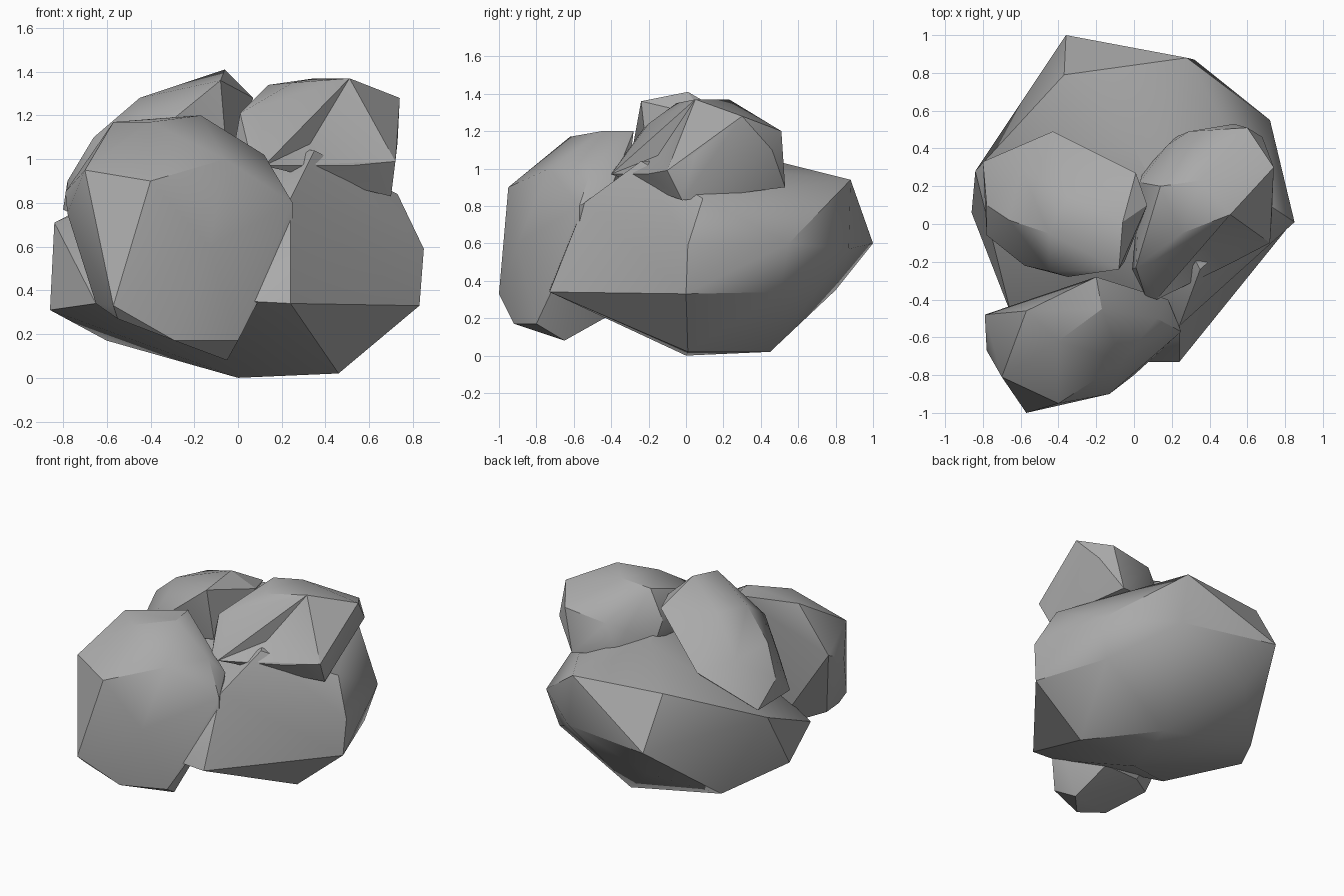
import bpy
import bmesh
from math import radians
from mathutils import Vector
from mathutils.geometry import closest_point_on_tri

default_cube = bpy.data.objects.get("Cube")
if default_cube:
    bpy.data.objects.remove(default_cube, do_unlink=True)

# One plain stone colour for the whole cluster
stone = bpy.data.materials.new("stone_grey")
stone.use_nodes = True
stone_colour = (0.4, 0.4, 0.4, 1.0)
stone.diffuse_color = stone_colour
stone_shader = stone.node_tree.nodes["Principled BSDF"]
stone_shader.inputs["Base Color"].default_value = stone_colour
stone_shader.inputs["Roughness"].default_value = 0.9


def boulder(name, underside, flanks, crown, valley=None, dent=None):
    """Wrap a chiselled boulder around its corners (hundredths of a unit).

    The ridge between the two valley corners is turned into a shallow groove.
    The facet nearest to the dent point is pushed in to meet it.
    """
    bm = bmesh.new()
    corners = {corner: bm.verts.new(Vector(corner) / 100)
               for corner in underside + flanks + crown}
    hull = bmesh.ops.convex_hull(bm, input=list(bm.verts))
    if valley:
        ridge = bm.edges.get([corners[end] for end in valley])
        if ridge:
            bmesh.ops.rotate_edges(bm, edges=[ridge])
    buried = {item for item in hull["geom_interior"] + hull["geom_unused"]
              if isinstance(item, bmesh.types.BMVert)}
    bmesh.ops.delete(bm, geom=list(buried), context="VERTS")
    if dent:
        hollow = Vector(dent) / 100
        facet = min(bm.faces, key=lambda face: (closest_point_on_tri(
            hollow, *[vert.co for vert in face.verts]) - hollow).length)
        bmesh.ops.poke(bm, faces=[facet])["verts"][0].co = hollow
    bmesh.ops.recalc_face_normals(bm, faces=list(bm.faces))

    mesh = bpy.data.meshes.new(name)
    bm.to_mesh(mesh)
    bm.free()
    mesh.materials.append(stone)
    rock = bpy.data.objects.new(name, mesh)
    bpy.context.collection.objects.link(rock)

    # Soften shallow facets, keep the strong ridges sharp
    bpy.ops.object.select_all(action="DESELECT")
    rock.select_set(True)
    bpy.context.view_layer.objects.active = rock
    bpy.ops.object.shade_smooth_by_angle(angle=radians(30))
    return rock


# Wide rock that carries the others
boulder(
    "base_rock",
    underside=[(0, 0, 0), (46, 1, 2), (12, 45, 2), (-60, 46, 17),
               (-26, 80, 35)],
    flanks=[(24, -73, 34), (5, -73, 35), (-65, -48, 34), (-86, 6, 31),
            (-84, 28, 71), (-36, 100, 60), (32, 87, 57), (72, 55, 60),
            (65, 50, 34), (83, 0, 33), (85, 1, 59)],
    crown=[(24, -54, 82), (35, -24, 104), (73, 9, 84),
           (28, 88, 94), (-37, 79, 95), (0, 40, 106)],
    valley=[(24, -73, 34), (85, 1, 59)],
)

# Tall rock leaning against the front
boulder(
    "front_rock",
    underside=[(-5, -65, 8), (0, -80, 17), (-29, -92, 17), (-55, -94, 27),
               (-10, -40, 22), (-40, -45, 25)],
    flanks=[(-57, -100, 33), (-65, -66, 34), (-78, -67, 75), (-79, -48, 85),
            (-13, -90, 60), (25, -57, 80), (25, -57, 66), (18, -40, 90)],
    crown=[(-70, -81, 95), (-40, -95, 90), (-57, -46, 117), (-40, -62, 117),
           (-17, -45, 120), (-20, -28, 120), (12, -50, 102), (-6, -73, 100)],
)

# Slanted slab on top, towards the negative x side
boulder(
    "upper_slab",
    underside=[(-80, 33, 77), (-78, -6, 76), (-58, -22, 90), (-30, 20, 80),
               (-5, -20, 100)],
    flanks=[(-78, 10, 90), (-66, 2, 110), (-60, 30, 106), (-43, 49, 100),
            (-20, 34, 112), (-2, 10, 108), (-35, -28, 114), (-45, -25, 114)],
    crown=[(-45, -5, 128), (-35, 15, 128), (-8, -24, 136), (-6, 1, 141),
           (7, 10, 128), (1, 27, 126)],
)

# Blocky rock on top, towards the positive x side
boulder(
    "upper_block",
    underside=[(70, -2, 83), (51, -21, 97), (12, -40, 97), (53, 53, 90),
               (22, 46, 95), (5, 28, 100)],
    flanks=[(72, -10, 99), (6, -38, 100), (-1, -24, 110), (1, -23, 121),
            (73, 5, 108), (68, 46, 110), (60, 51, 120), (29, 49, 116),
            (18, 42, 111), (3, 22, 115)],
    crown=[(10, -20, 124), (25, -5, 135), (51, 5, 137), (35, 23, 137),
           (74, 30, 128), (14, 20, 134)],
    dent=(33, -15, 107),
)
